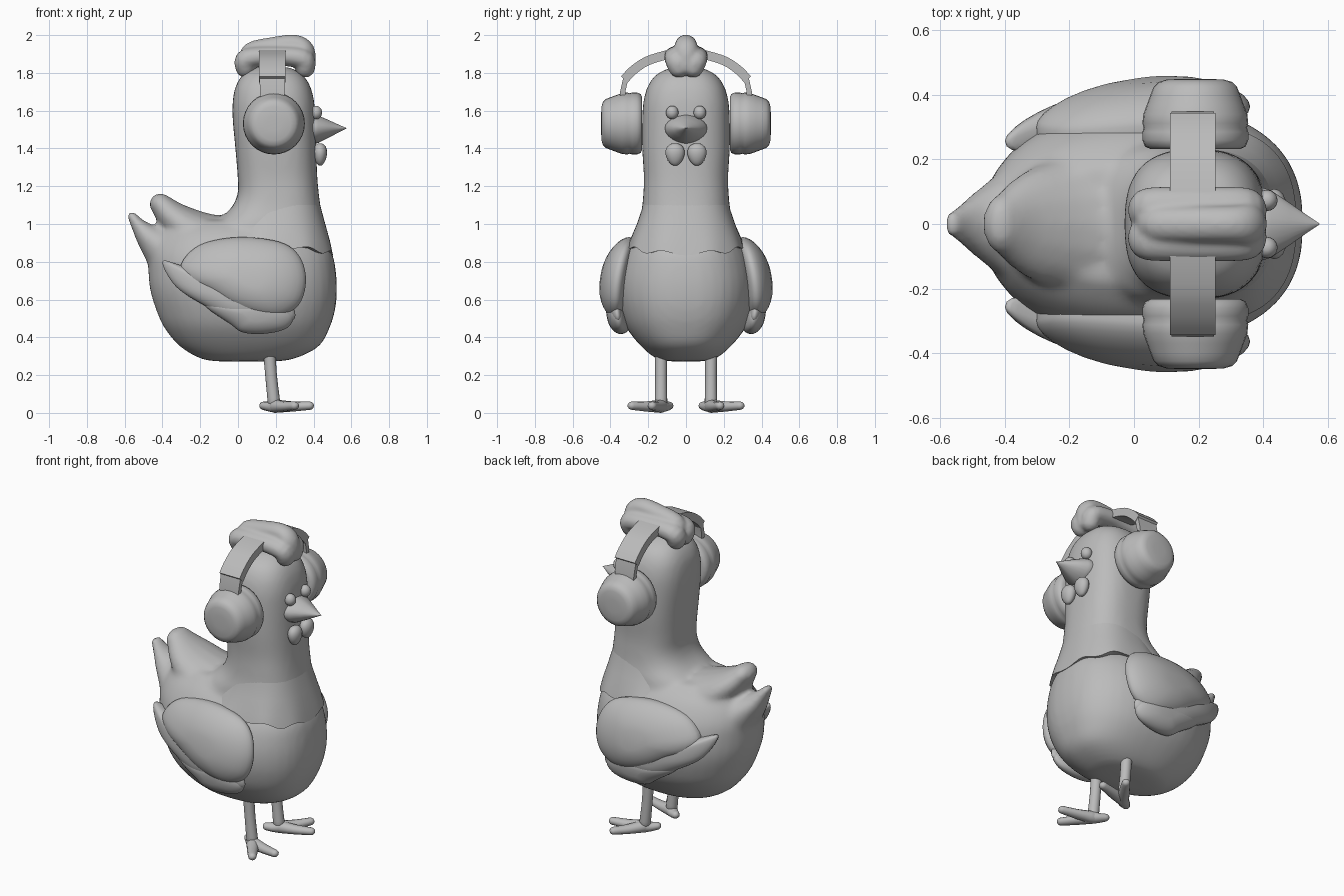
import bpy, bmesh, math
from mathutils import Vector

if "Cube" in bpy.data.objects:
    bpy.data.objects.remove(bpy.data.objects["Cube"])

grey = bpy.data.materials.new("plain grey")
grey.diffuse_color = (0.5, 0.5, 0.5, 1)
grey.use_nodes = True
grey.node_tree.nodes["Principled BSDF"].inputs["Base Color"].default_value = grey.diffuse_color


def spline(pts, n, closed=False):
    """Catmull-Rom through tuples of any size, n steps per span."""
    pts = [Vector(p) for p in pts]
    m, out = len(pts), []
    for i in range(m if closed else m - 1):
        def at(k):
            return pts[k % m] if closed else pts[max(0, min(m - 1, k))]
        a, b, c, d = at(i - 1), at(i), at(i + 1), at(i + 2)
        for j in range(n):
            t = j / n
            out.append(0.5 * (2 * b + (c - a) * t + (2 * a - 5 * b + 4 * c - d) * t * t
                              + (3 * b - a - 3 * c + d) * t ** 3))
    return out if closed else out + [pts[-1]]


def loft(name, rings, angle=40):
    """Skin a list of equal rings, close both ends."""
    bm = bmesh.new()
    vr = [[bm.verts.new(p) for p in r] for r in rings]
    n = len(vr[0])
    for a, b in zip(vr, vr[1:]):
        for i in range(n):
            bm.faces.new((a[i], a[(i + 1) % n], b[(i + 1) % n], b[i]))
    bm.faces.new(vr[0])
    bm.faces.new(vr[-1])
    bmesh.ops.recalc_face_normals(bm, faces=bm.faces)
    me = bpy.data.meshes.new(name)
    bm.to_mesh(me)
    bm.free()
    me.materials.append(grey)
    ob = bpy.data.objects.new(name, me)
    bpy.context.collection.objects.link(ob)
    bpy.ops.object.select_all(action='DESELECT')
    bpy.context.view_layer.objects.active = ob
    ob.select_set(True)
    bpy.ops.object.shade_smooth_by_angle(angle=math.radians(angle))
    return ob


def fuse(parts, voxel, rounds):
    """Join overlapping parts into one soft skin."""
    bpy.ops.object.select_all(action='DESELECT')
    for ob in parts:
        ob.select_set(True)
    bpy.context.view_layer.objects.active = parts[0]
    bpy.ops.object.join()
    rm = parts[0].modifiers.new("fuse", 'REMESH')
    rm.mode, rm.voxel_size, rm.use_smooth_shade = 'VOXEL', voxel, True
    sm = parts[0].modifiers.new("soften", 'SMOOTH')
    sm.factor, sm.iterations = 0.5, rounds


def oval(z, x0, x1, hy, e=2.0, n=40, back=None):
    """Horizontal superellipse ring; the back half may be rounder than the front."""
    pts = []
    for i in range(n):
        a = 2 * math.pi * i / n
        c, s = math.cos(a), math.sin(a)
        q = 2 / (back if back and c < 0 else e)
        pts.append(Vector(((x0 + x1) / 2 + (x1 - x0) / 2 * math.copysign(abs(c) ** q, c),
                           hy * math.copysign(abs(s) ** q, s), z)))
    return pts


def stack(name, sections, e, back):
    return loft(name, [oval(*p, e=e, back=back) for p in spline(sections, 4)])


def tube(name, path, n=16, steps=5):
    """Round-ended tube; path points are x, y, z, side radius, other radius."""
    ps = spline(path, steps)
    cs = [Vector(p[:3]) for p in ps]
    rings = []

    def ring(c, t, ra, rb):
        side = (Vector((0, 1, 0)) - t * t.y).normalized()
        up = t.cross(side)
        rings.append([c + side * ra * math.cos(2 * math.pi * i / n)
                      + up * rb * math.sin(2 * math.pi * i / n) for i in range(n)])
    last = len(ps) - 1
    dome = [math.radians(a) for a in (80, 55, 28)]
    for k, p in enumerate(ps):
        t = (cs[min(k + 1, last)] - cs[max(k - 1, 0)]).normalized()
        r = min(p[3], p[4])
        if k == 0:
            for a in dome:
                ring(cs[k] - t * r * math.sin(a), t, p[3] * math.cos(a), p[4] * math.cos(a))
        ring(cs[k], t, p[3], p[4])
        if k == last:
            for a in dome[::-1]:
                ring(cs[k] + t * r * math.sin(a), t, p[3] * math.cos(a), p[4] * math.cos(a))
    return loft(name, rings)


def ellipsoid(name, c, rx, ry, rz, taper=0.0, n=16):
    rings = []
    for j in range(1, 12):
        a = math.pi * j / 12
        z, k = -math.cos(a), math.sin(a) * (1 - taper * math.cos(a))
        rings.append([Vector((c[0] + rx * k * math.cos(2 * math.pi * i / n),
                              c[1] + ry * k * math.sin(2 * math.pi * i / n),
                              c[2] + rz * z)) for i in range(n)])
    return loft(name, rings, 60)


# Body, neck and tail, fused
body = stack("body", [(.272, -.08, .17, .06), (.285, -.19, .29, .15), (.35, -.305, .425, .235),
                      (.45, -.39, .485, .315), (.55, -.435, .515, .354), (.65, -.465, .524, .37),
                      (.75, -.475, .518, .362), (.85, -.475, .496, .33), (.95, -.43, .425, .265),
                      (1.02, -.35, .34, .18)], 2.45, 2.1)
neck = stack("neck", [(.75, -.28, .40, .22), (.9, -.2, .45, .255), (1.0, -.13, .45, .25),
                      (1.08, -.04, .439, .234), (1.16, -.002, .428, .226), (1.25, -.002, .42, .223),
                      (1.4, -.014, .414, .232), (1.55, -.028, .41, .232), (1.65, -.028, .403, .225),
                      (1.73, -.012, .382, .202), (1.79, .025, .342, .158), (1.826, .08, .28, .085),
                      (1.832, .13, .23, .03)], 2.55, 2.65)
tail_top = tube("tail_top", [(-.05, 0, .86, .24, .18), (-.2, 0, .93, .215, .14),
                             (-.33, 0, 1.025, .165, .092), (-.41, 0, 1.105, .095, .06)])
tail_low = tube("tail_low", [(-.15, 0, .70, .28, .2), (-.32, 0, .81, .22, .16),
                             (-.46, 0, .92, .12, .08), (-.525, 0, .99, .068, .042),
                             (-.564, 0, 1.045, .043, .025)])
fuse([body, neck, tail_top, tail_low], 0.016, 10)

# Neck feathers with a scalloped hem, lower at the front
cape = []
for k, sec in enumerate([(.862, -.1, .47, .28), (.86, -.1, .503, .303), (.92, -.08, .487, .288),
                         (1.0, -.05, .462, .260), (1.07, -.01, .443, .236), (1.14, .02, .425, .218)]):
    ring = oval(*sec, e=2.5, n=72)
    for i, p in enumerate(ring):
        a = 2 * math.pi * i / 72
        if k < 3:
            f = (1, 1, .4)[k]
            p.z += f * (.03 - .045 * math.cos(a) - .011 * math.cos(9 * a))
    cape.append(ring)
loft("neck_feathers", cape, 50)


def wing_part(name, outline, thick, lift, s, inner):
    """Domed feather pad curved around the body, deeper behind on its inner side."""
    edge = spline(outline, 5, True)
    cx = sum(p[0] for p in edge) / len(edge)
    cz = sum(p[1] for p in edge) / len(edge)
    rings = []
    for j in range(1, 16):
        a = math.pi * j / 16
        k, h = math.sin(a) ** .8, -math.cos(a) * thick
        ring = []
        for p in edge:
            x, z = cx + (p[0] - cx) * k, cz + (p[1] - cz) * k
            base = .385 - .8 * (z - .62) ** 2 - .33 * (x - .14) ** 2 + lift
            deep = 1 + (inner - 1) * max(0, min(1, (.25 - x) / .4))
            ring.append(Vector((x, s * (base + (h if h > 0 else deep * h)), z)))
        rings.append(ring)
    loft(name, rings, 60)


comb = []
for s, tag in ((1, "left"), (-1, "right")):
    # Wings: large pad over two feather layers
    wing_part(tag + "_wing", [(-.30, .79), (-.2, .89), (0, .93), (.22, .905), (.325, .83), (.36, .7),
                              (.32, .57), (.2, .505), (.03, .54), (-.15, .64), (-.27, .71)],
              .078, 0, s, 3)
    wing_part(tag + "_wing_middle_feather", [(-.40, .80), (-.3, .78), (0, .68), (.25, .6), (.3, .5),
                                             (.18, .47), (0, .48), (-.18, .57), (-.33, .67)],
              .05, -.005, s, 2)
    wing_part(tag + "_wing_lower_feather", [(-.18, .58), (0, .6), (.2, .6), (.29, .52), (.26, .45),
                                            (.15, .42), (.03, .425), (-.04, .47)], .05, -.005, s, 2)
    # Legs and toes
    tube(tag + "_leg", [(.165, s * .132, .34, .033, .033), (.175, s * .132, .2, .031, .031),
                        (.19, s * .132, .06, .033, .033)])
    for toe, x, y in (("front", .38, .18), ("outer", .30, .287), ("back", .135, .09)):
        tube(tag + "_" + toe + "_toe", [(.195, s * .132, .036, .036, .036),
                                        ((x + .195) / 2, s * (y + .132) / 2, .034, .032, .027),
                                        (x, s * y, .038, .024, .022)], 12, 3)
    # Face
    ellipsoid(tag + "_eye", (.412, s * .073, 1.59), .033, .033, .036)
    ellipsoid(tag + "_wattle", (.435, s * .058, 1.368), .036, .05, .06, .2)
    # Headphone cup, turned around the y axis
    prof = [(.232, .1), (.233, .14), (.24, .156), (.26, .164), (.285, .164), (.298, .160),
            (.312, .164), (.34, .161), (.37, .15), (.4, .139), (.425, .129), (.440, .114),
            (.447, .09), (.45, .04)]
    loft(tag + "_headphone_cup",
         [[Vector((.19 + r * math.cos(2 * math.pi * i / 32), s * y,
                   1.532 + r * math.sin(2 * math.pi * i / 32))) for i in range(32)]
          for y, r in prof], 50)
    # Side lobe of the comb
    comb.append(tube(tag + "_comb_lobe", [
        (.04, s * .035, 1.83, .06, .055), (.05, s * .05, 1.875, .064, .056),
        (.2, s * .05, 1.89, .066, .052), (.34, s * .05, 1.875, .064, .056),
        (.355, s * .035, 1.83, .06, .055)]))
    # Narrow arm joining the band to the cup
    loft(tag + "_headphone_arm", [[Vector((.182 + dx * w, s * (y + dy), z)) for dx, dy in
                                   ((-1, -.014), (1, -.014), (1, .014), (-1, .014))]
                                  for y, z, w in ((.335, 1.66, .062), (.335, 1.70, .066),
                                                  (.315, 1.79, .068))], 30)

# Comb: middle ridge fused with the side lobes
ridge = tube("comb", [(.055, 0, 1.85, .05, .05), (.07, 0, 1.91, .056, .052), (.18, 0, 1.935, .058, .054),
                      (.3, 0, 1.948, .058, .054), (.355, 0, 1.915, .064, .052),
                      (.366, 0, 1.835, .045, .045)])
fuse([ridge] + comb, 0.01, 5)

# Headphone band: flat strip arched over the head
arch = spline([(-.326, 1.765), (-.272, 1.82), (-.18, 1.873), (0, 1.91),
               (.18, 1.873), (.272, 1.82), (.326, 1.765)], 4)
strip = []
for k, p in enumerate(arch):
    t = (arch[min(k + 1, len(arch) - 1)] - arch[max(k - 1, 0)]).normalized()
    n = Vector((0, -t.y, t.x)) * .024
    c = Vector((.182, p[0], p[1]))
    w = Vector((.07, 0, 0))
    strip.append([c - w - n, c + w - n, c + w + n, c - w + n])
loft("headphone_band", strip, 30)

# Beak: diamond-shaped cone
beak = []
for x, k in ((.36, .95), (.40, 1), (.425, .93), (.48, .6), (.535, .25), (.575, .01)):
    beak.append([Vector((x, .112 * k * math.copysign(abs(math.cos(a)) ** 1.25, math.cos(a)),
                         1.507 + (.072 if math.sin(a) > 0 else .084) * k * math.sin(a)))
                 for a in [2 * math.pi * i / 24 for i in range(24)]])
loft("beak", beak, 50)
